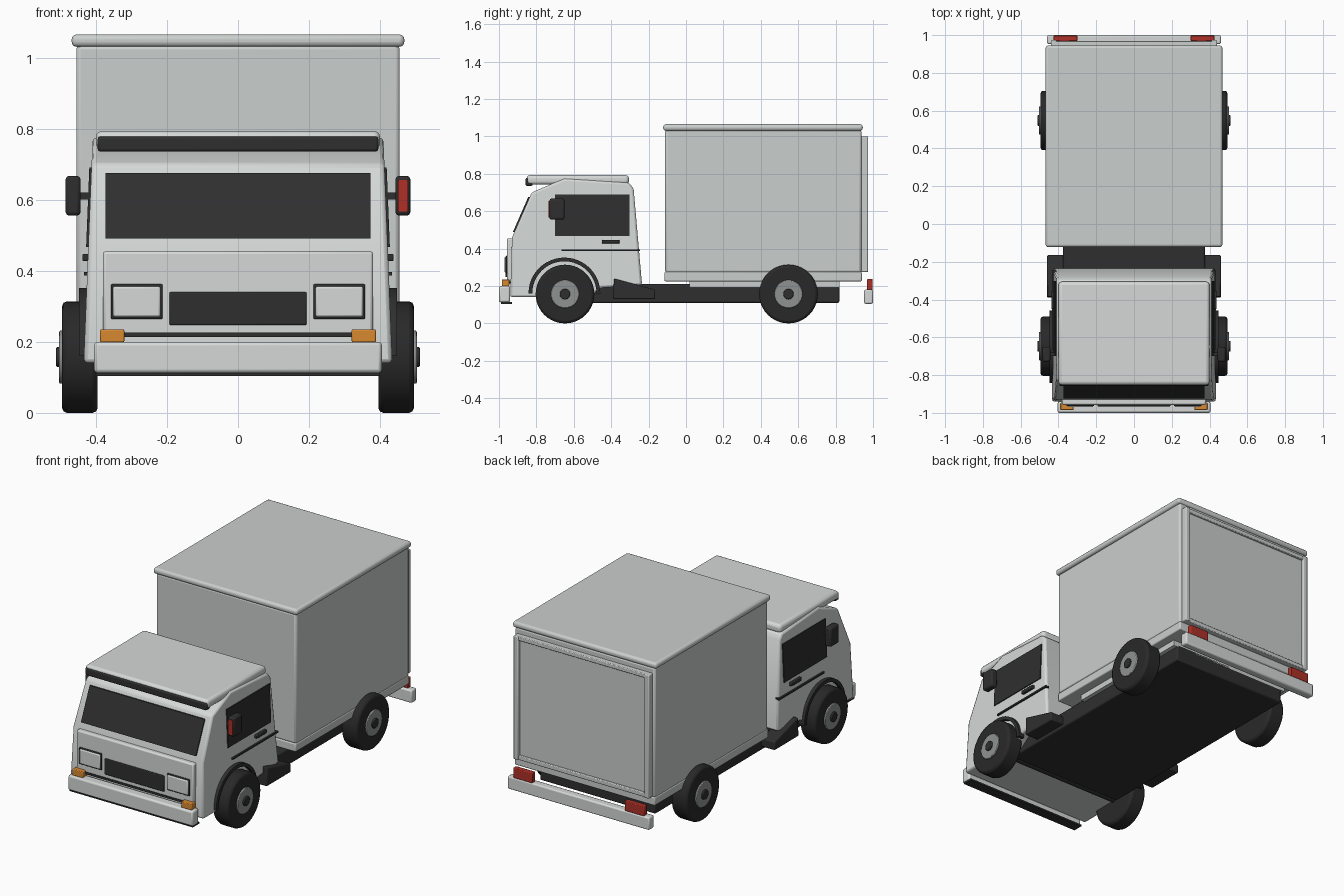
import bpy, bmesh, math
from mathutils import Matrix

if "Cube" in bpy.data.objects:
    bpy.data.objects.remove(bpy.data.objects["Cube"])


def material(name, r, g, b):
    m = bpy.data.materials.new(name)
    m.diffuse_color = (r, g, b, 1)
    m.use_nodes = True
    m.node_tree.nodes["Principled BSDF"].inputs["Base Color"].default_value = m.diffuse_color
    return m


CAB = material("cab light grey", 0.66, 0.69, 0.68)
BOX = material("cargo light grey", 0.59, 0.62, 0.61)
DARK = material("dark grey", 0.028, 0.028, 0.028)
TYRE = material("tyre black", 0.022, 0.022, 0.022)
HUB = material("hub grey", 0.28, 0.29, 0.29)
RED = material("lamp red", 0.42, 0.03, 0.02)
ORANGE = material("indicator orange", 0.68, 0.25, 0.03)


def finish(name, bm, mat, bevel=0.0, segments=2):
    bmesh.ops.recalc_face_normals(bm, faces=bm.faces)
    me = bpy.data.meshes.new(name)
    bm.to_mesh(me)
    bm.free()
    me.materials.append(mat)
    ob = bpy.data.objects.new(name, me)
    bpy.context.collection.objects.link(ob)
    if bevel:
        mod = ob.modifiers.new("bevel", 'BEVEL')
        mod.width = bevel
        mod.segments = segments
        mod.limit_method = 'ANGLE'
        mod.angle_limit = math.radians(40)
    bpy.ops.object.select_all(action='DESELECT')
    bpy.context.view_layer.objects.active = ob
    ob.select_set(True)
    bpy.ops.object.shade_smooth_by_angle(angle=math.radians(35))
    return ob


def box(name, x, y, z, mat, bevel=0.0, segments=2):
    bm = bmesh.new()
    bmesh.ops.create_cube(bm, size=1)
    for v in bm.verts:
        v.co = [(a + b) / 2 + c * abs(b - a) for (a, b), c in zip((x, y, z), v.co)]
    return finish(name, bm, mat, bevel, segments)


def prism(name, profile, xa, xb, mat, bevel=0.0):
    """Side profile (y, z) spanned between two x functions of z."""
    bm = bmesh.new()
    a = [bm.verts.new((xa(z), y, z)) for y, z in profile]
    b = [bm.verts.new((xb(z), y, z)) for y, z in profile]
    bm.faces.new(a)
    bm.faces.new(b[::-1])
    n = len(a)
    for i in range(n):
        j = (i + 1) % n
        bm.faces.new((a[i], a[j], b[j], b[i]))
    return finish(name, bm, mat, bevel)


def disc(name, x0, x1, y, z, r, mat, bevel=0.0):
    bm = bmesh.new()
    bmesh.ops.create_cone(bm, cap_ends=True, segments=40, radius1=r, radius2=r,
                          depth=abs(x1 - x0))
    bm.transform(Matrix.Translation(((x0 + x1) / 2, y, z)) @ Matrix.Rotation(math.pi / 2, 4, 'Y'))
    return finish(name, bm, mat, bevel)


def half(z):
    return 0.44 - 0.04 * z       # cab half width, tapering upward


# Cab shell
prism("cab", [(-0.94, 0.14), (-0.93, 0.46), (-0.825, 0.70), (-0.65, 0.775), (-0.305, 0.752),
              (-0.28, 0.72), (-0.235, 0.205), (-0.45, 0.19), (-0.52, 0.14)],
      lambda z: -half(z), lambda z: half(z), CAB, 0.012)


# Windscreen on the slanted front
def slant(z, off):
    return -0.93 + (z - 0.46) * 0.4375 - off


prism("windscreen", [(slant(0.49, 0.008), 0.49), (slant(0.675, 0.008), 0.675),
                     (slant(0.675, -0.002), 0.675), (slant(0.49, -0.002), 0.49)],
      lambda z: -0.373, lambda z: 0.373, DARK)

# Roof deflector with dark front edge
box("roof_deflector", (-0.40, 0.40), (-0.852, -0.305), (0.742, 0.793), CAB, 0.018, 3)
box("deflector_front", (-0.395, 0.395), (-0.858, -0.82), (0.735, 0.778), DARK, 0.008)

# Front panel, grille, bumper
box("front_panel", (-0.38, 0.38), (-0.957, -0.92), (0.22, 0.455), CAB, 0.008)
box("panel_lower_seam", (-0.375, 0.375), (-0.959, -0.93), (0.213, 0.226), DARK)
box("grille", (-0.193, 0.193), (-0.965, -0.94), (0.247, 0.34), DARK, 0.004)
box("front_bumper", (-0.405, 0.405), (-1.0, -0.94), (0.112, 0.20), CAB, 0.01)
box("bumper_lower_lip", (-0.40, 0.40), (-0.99, -0.93), (0.104, 0.114), DARK)

# Chassis and cargo body
box("chassis", (-0.375, 0.375), (-0.60, 0.82), (0.11, 0.21), DARK, 0.008)
box("underbody_rail", (-0.40, 0.40), (0.02, 0.82), (0.192, 0.23), BOX)
box("cargo_floor", (-0.455, 0.455), (-0.115, 0.94), (0.225, 0.275), BOX, 0.006)
box("cargo_box", (-0.455, 0.455), (-0.112, 0.938), (0.27, 1.035), BOX, 0.012)
box("cargo_roof", (-0.468, 0.468), (-0.122, 0.945), (1.03, 1.065), BOX, 0.014, 3)

# Rear door
box("rear_door", (-0.41, 0.41), (0.93, 0.955), (0.30, 0.99), BOX)
for z in ((0.275, 0.30), (0.975, 1.0)):
    box("door_frame_bar", (-0.43, 0.43), (0.93, 0.968), z, BOX, 0.004)
box("rear_bumper", (-0.46, 0.46), (0.953, 1.0), (0.105, 0.18), CAB, 0.008)

# Parts repeated on both sides
for s, side in ((1, "right"), (-1, "left")):
    def bx(name, x0, x1, y, z, mat, bevel=0.0):
        return box(side + "_" + name, sorted((s * x0, s * x1)), y, z, mat, bevel)

    # side window, trim and handle
    prism(side + "_window", [(-0.70, 0.467), (-0.70, 0.69), (-0.302, 0.69), (-0.302, 0.467)],
          lambda z: s * (half(z) - 0.01), lambda z: s * (half(z) + 0.006), DARK)
    bx("door_trim", 0.41, 0.434, (-0.665, -0.245), (0.386, 0.396), DARK)
    bx("door_handle", 0.41, 0.438, (-0.45, -0.355), (0.427, 0.447), DARK, 0.004)

    # mirror
    bx("mirror", 0.443, 0.485, (-0.73, -0.65), (0.555, 0.667), DARK, 0.01)
    bx("mirror_arm", 0.40, 0.45, (-0.70, -0.68), (0.60, 0.62), DARK)

    # lamps
    bx("headlamp_rim", 0.212, 0.358, (-0.964, -0.94), (0.264, 0.362), DARK, 0.004)
    bx("headlamp", 0.218, 0.352, (-0.970, -0.94), (0.27, 0.356), CAB, 0.006)
    bx("indicator", 0.32, 0.388, (-0.985, -0.945), (0.198, 0.235), ORANGE, 0.004)
    bx("tail_lamp", 0.30, 0.425, (0.968, 0.998), (0.178, 0.237), RED, 0.004)
    bx("door_post", 0.41, 0.44, (0.93, 0.974), (0.275, 1.0), BOX, 0.005)

    # step between cab and cargo body
    prism(side + "_step", [(-0.39, 0.13), (-0.385, 0.24), (-0.165, 0.18), (-0.165, 0.13)],
          lambda z: s * 0.37, lambda z: s * 0.46, DARK, 0.006)

    # wheel arch trim
    arc = [math.pi * i / 24 for i in range(25)]
    ring = [(-0.65 + 0.192 * math.cos(a), 0.16 + 0.192 * math.sin(a)) for a in arc]
    ring += [(-0.65 + 0.172 * math.cos(a), 0.16 + 0.172 * math.sin(a)) for a in arc[::-1]]
    prism(side + "_wheel_arch", ring, lambda z: s * 0.41, lambda z: s * 0.448, DARK)

    # wheels
    for y, end in ((-0.647, "front"), (0.548, "rear")):
        n = side + "_" + end + "_"
        disc(n + "tyre", s * 0.395, s * 0.495, y, 0.157, 0.157, TYRE, 0.014)
        disc(n + "hub", s * 0.40, s * 0.503, y, 0.157, 0.075, HUB, 0.004)
        disc(n + "hub_cap", s * 0.45, s * 0.512, y, 0.157, 0.028, DARK, 0.004)

# Red plate on the front of the right mirror
box("mirror_reflector", (0.45, 0.478), (-0.734, -0.728), (0.567, 0.655), RED)

# Axles
for y in (-0.647, 0.548):
    disc("axle", -0.40, 0.40, y, 0.157, 0.025, DARK)
